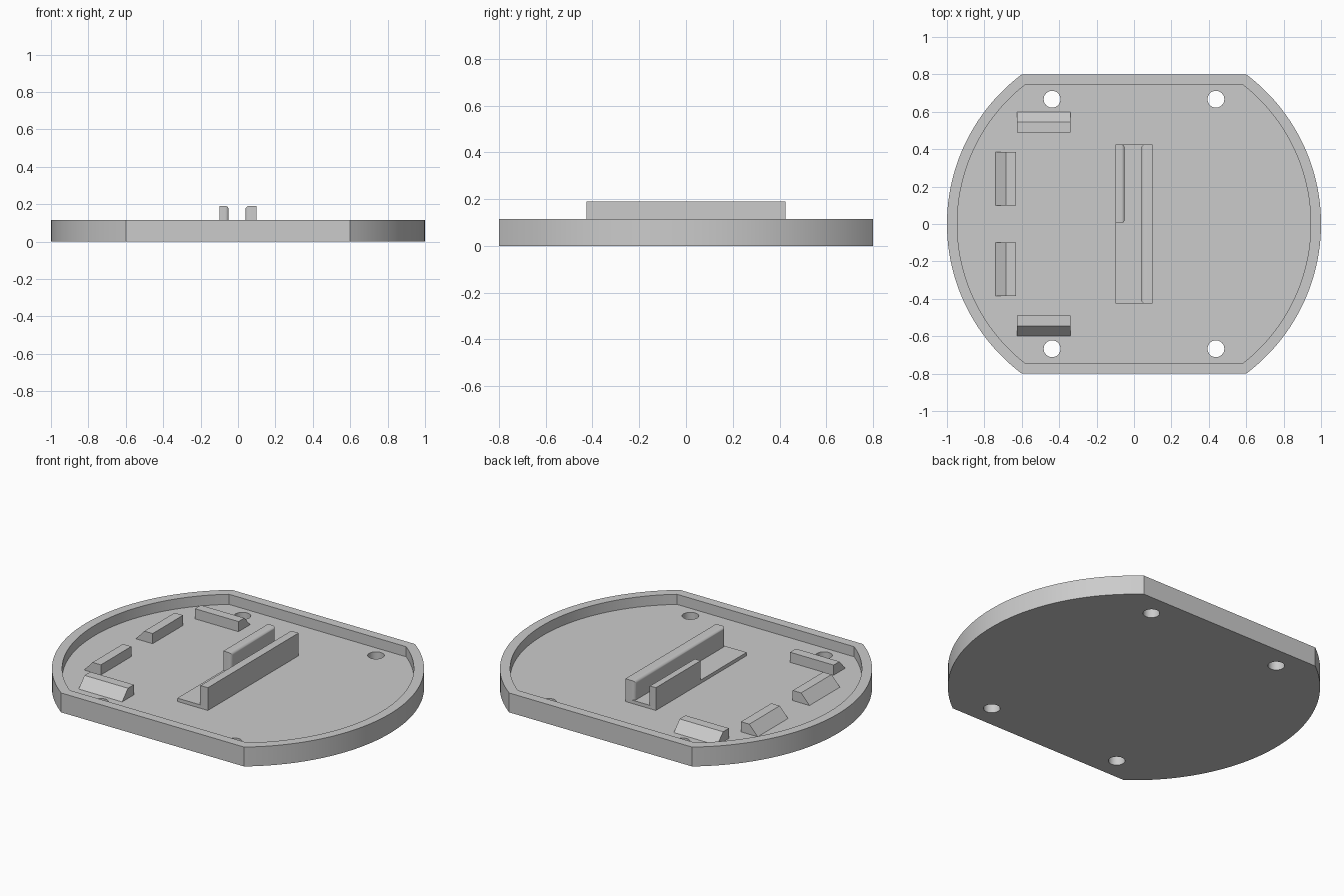
import bpy, bmesh, math

cube = bpy.data.objects.get("Cube")
if cube:
    bpy.data.objects.remove(cube, do_unlink=True)

grey = bpy.data.materials.new("light grey")
grey.use_nodes = True
COLOUR = (0.6, 0.6, 0.6, 1)
grey.diffuse_color = COLOUR
grey.node_tree.nodes["Principled BSDF"].inputs["Base Color"].default_value = COLOUR

RIM_Z, FLOOR_Z = 0.115, 0.055


def finish(name, bm):
    bmesh.ops.recalc_face_normals(bm, faces=bm.faces)
    mesh = bpy.data.meshes.new(name)
    bm.to_mesh(mesh)
    bm.free()
    mesh.materials.append(grey)
    obj = bpy.data.objects.new(name, mesh)
    bpy.context.collection.objects.link(obj)
    return obj


def prism(name, points, offset):
    """Extrude a closed 3D outline along an offset."""
    bm = bmesh.new()
    face = bm.faces.new([bm.verts.new(p) for p in points])
    ext = bmesh.ops.extrude_face_region(bm, geom=[face])
    moved = [v for v in ext["geom"] if isinstance(v, bmesh.types.BMVert)]
    bmesh.ops.translate(bm, verts=moved, vec=offset)
    return finish(name, bm)


def activate(obj):
    bpy.ops.object.select_all(action="DESELECT")
    obj.select_set(True)
    bpy.context.view_layer.objects.active = obj


def cut(target, cutter):
    mod = target.modifiers.new("cut", "BOOLEAN")
    mod.operation, mod.solver, mod.object = "DIFFERENCE", "EXACT", cutter
    activate(target)
    bpy.ops.object.modifier_apply(modifier=mod.name)
    bpy.data.objects.remove(cutter, do_unlink=True)


def smooth(obj):
    activate(obj)
    bpy.ops.object.shade_smooth_by_angle(angle=math.radians(30))


def flat_sided_disc(radius, half_depth, z, steps=48):
    """Circle outline truncated by flats at front and back."""
    limit = math.asin(half_depth / radius)
    points = []
    for start in (0, math.pi):
        for i in range(steps + 1):
            a = start - limit + 2 * limit * i / steps
            points.append((radius * math.cos(a), radius * math.sin(a), z))
    return points


# Tray with raised rim and four screw holes
tray = prism("tray", flat_sided_disc(1, 0.8, 0), (0, 0, RIM_Z))
cut(tray, prism("recess", flat_sided_disc(0.945, 0.745, FLOOR_Z), (0, 0, 0.2)))
for x in (-0.438, 0.438):
    for y in (-0.667, 0.667):
        ring = [(x + 0.045 * math.cos(a), y + 0.045 * math.sin(a), -0.1)
                for a in (math.tau * i / 32 for i in range(32))]
        cut(tray, prism("hole", ring, (0, 0, 0.4)))
smooth(tray)


def block(name, x0, x1, y0, y1, z0, z1):
    return prism(name, [(x0, y0, z0), (x1, y0, z0), (x1, y1, z0), (x0, y1, z0)],
                 (0, 0, z1 - z0))


# Holder: thin base plate with a long and a short upright wall
block("holder_base", -0.1, 0.1, -0.425, 0.425, FLOOR_Z - 0.005, 0.075)


def rounded_wall(name, x0, x1, y0, y1, inner_x):
    """Upright wall whose top and end edges facing the slot are rounded."""
    wall = block(name, x0, x1, y0, y1, 0.07, 0.19)
    bm = bmesh.new()
    bm.from_mesh(wall.data)
    edges = [e for e in bm.edges
             if all(abs(v.co.x - inner_x) < 0.001 for v in e.verts)
             and max(v.co.z for v in e.verts) > 0.18]
    bmesh.ops.bevel(bm, geom=edges, offset=0.018, segments=5, profile=0.5,
                    affect="EDGES")
    bm.to_mesh(wall.data)
    bm.free()
    smooth(wall)


rounded_wall("holder_long_wall", 0.04, 0.1, -0.425, 0.425, 0.04)
rounded_wall("holder_short_wall", -0.1, -0.05, 0.005, 0.425, -0.05)

# Wedge stops: sloped on the outside, upright on the inside
Z0 = FLOOR_Z - 0.005
profile = [(0, Z0), (0, FLOOR_Z), (0.055, RIM_Z), (0.11, RIM_Z), (0.11, Z0)]
for side, label in ((1, "back"), (-1, "front")):
    prism(label + "_end_stop", [(-0.625, side * (0.6 - d), z) for d, z in profile],
          (0.285, 0, 0))
    prism(label + "_side_stop", [(-0.74 + d, side * 0.1, z) for d, z in profile],
          (0, side * 0.285, 0))
